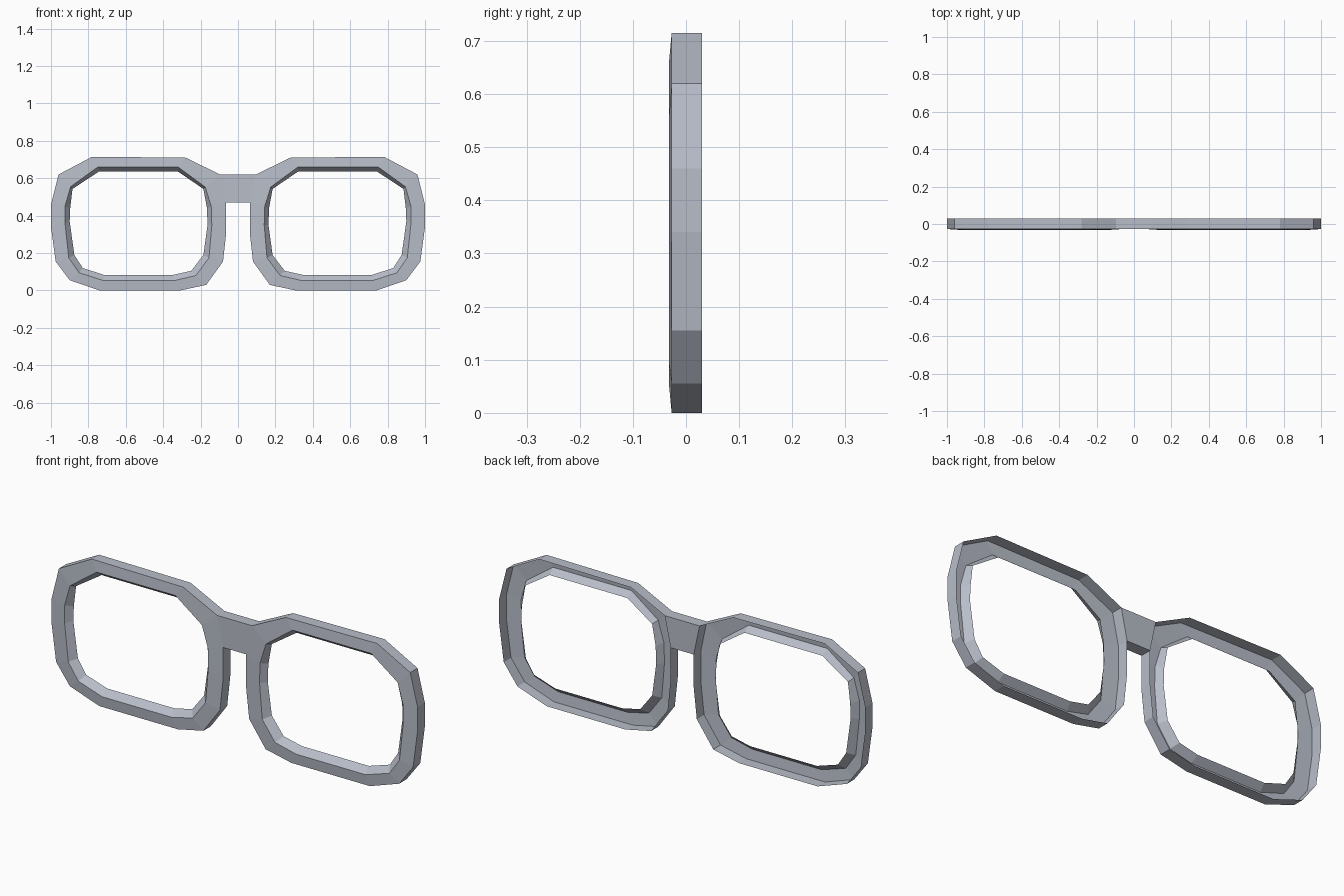
import bpy

if "Cube" in bpy.data.objects:
    bpy.data.objects.remove(bpy.data.objects["Cube"])

GREY = (0.48, 0.51, 0.58, 1.0)
mat = bpy.data.materials.new("frame grey")
mat.use_nodes = True
mat.diffuse_color = GREY
mat.node_tree.nodes["Principled BSDF"].inputs["Base Color"].default_value = GREY


def make_object(name, verts, faces):
    mesh = bpy.data.meshes.new(name)
    mesh.from_pydata(verts, [], faces)
    mesh.materials.append(mat)
    obj = bpy.data.objects.new(name, mesh)
    bpy.context.collection.objects.link(obj)
    return obj


BACK, FRONT = 0.03, -0.027

# Rim outlines in (x, z), clockwise from the top of the bridge
outer = [(0.095, 0.62), (0.28, 0.71), (0.78, 0.715), (0.96, 0.62), (1.0, 0.46),
         (1.0, 0.34), (0.975, 0.155), (0.9, 0.055), (0.74, 0.0), (0.31, 0.0),
         (0.17, 0.03), (0.08, 0.155), (0.063, 0.31), (0.063, 0.47)]
edge = [(0.175, 0.553), (0.32, 0.66), (0.75, 0.66), (0.895, 0.555), (0.925, 0.45),
        (0.925, 0.36), (0.905, 0.175), (0.85, 0.095), (0.72, 0.053), (0.34, 0.053),
        (0.225, 0.08), (0.155, 0.175), (0.14, 0.35), (0.143, 0.45)]
lip = [(0.185, 0.543), (0.32, 0.635), (0.745, 0.635), (0.885, 0.543), (0.897, 0.44),
       (0.9, 0.37), (0.875, 0.19), (0.83, 0.12), (0.715, 0.083), (0.35, 0.083),
       (0.25, 0.105), (0.185, 0.19), (0.163, 0.35), (0.166, 0.44)]

# Rim: a shell open at the back, made of outer wall, front face and inner lip
rings = [(outer, BACK), (outer, FRONT), (edge, -0.032), (lip, 0.0)]
n = len(outer)
verts = [(x, y, z) for ring, y in rings for x, z in ring]
faces = [(r * n + i, r * n + (i + 1) % n, (r + 1) * n + (i + 1) % n, (r + 1) * n + i)
         for r in range(len(rings) - 1) for i in range(n)]
# The wall beside the bridge is left to the bridge's own end
faces.remove((n - 1, 0, n, 2 * n - 1))
rims = make_object("rims", verts, faces)
mirror = rims.modifiers.new("mirror", 'MIRROR')
mirror.use_axis = (True, False, False)

# Bridge: a solid block joining the two rims
top, low = outer[0], outer[-1]
section = [(-top[0], top[1]), top, low, (-low[0], low[1])]
verts = [(x, y, z) for y in (FRONT, BACK) for x, z in section]
faces = [(3, 2, 1, 0), (4, 5, 6, 7)]
faces += [(i, (i + 1) % 4, 4 + (i + 1) % 4, 4 + i) for i in range(4)]
make_object("bridge", verts, faces)
